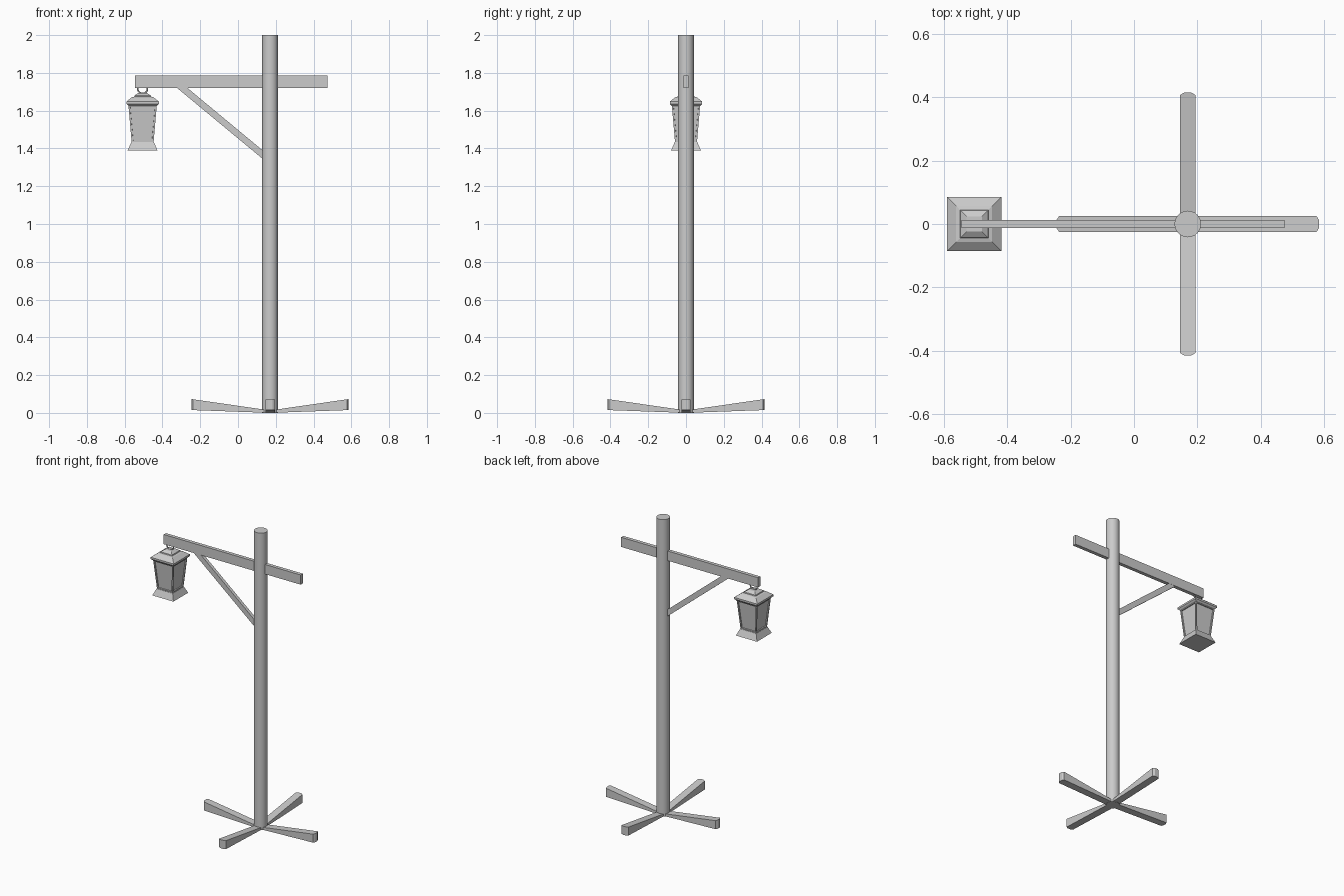
import bpy, bmesh, math
from mathutils import Vector

if "Cube" in bpy.data.objects:
    bpy.data.objects.remove(bpy.data.objects["Cube"])

POST_X, LAMP_X = 0.17, -0.505


def finish(name, bm):
    bmesh.ops.recalc_face_normals(bm, faces=bm.faces)
    me = bpy.data.meshes.new(name)
    bm.to_mesh(me)
    bm.free()
    ob = bpy.data.objects.new(name, me)
    bpy.context.collection.objects.link(ob)
    return ob


def slab(name, outline, half):
    """Extrude an (x, z) outline symmetrically along y."""
    bm = bmesh.new()
    face = bm.faces.new([bm.verts.new((x, -half, z)) for x, z in outline])
    ext = bmesh.ops.extrude_face_region(bm, geom=[face])["geom"]
    bmesh.ops.translate(bm, vec=(0, 2 * half, 0),
                        verts=[v for v in ext if isinstance(v, bmesh.types.BMVert)])
    return finish(name, bm)


def square_loft(name, rings, inset_sides=False):
    """Stack square (half width, z) rings around the lantern axis."""
    bm = bmesh.new()
    loops = [[bm.verts.new((LAMP_X + sx * h, sy * h, z))
              for sx, sy in ((-1, -1), (1, -1), (1, 1), (-1, 1))] for h, z in rings]
    bm.faces.new(loops[0][::-1])
    bm.faces.new(loops[-1])
    sides = [bm.faces.new((a[i], a[(i + 1) % 4], b[(i + 1) % 4], b[i]))
             for a, b in zip(loops, loops[1:]) for i in range(4)]
    bm.normal_update()
    if inset_sides:
        bmesh.ops.inset_individual(bm, faces=sides, thickness=0.012)
        bmesh.ops.inset_individual(bm, faces=sides, thickness=0.001, depth=-0.007)
    return finish(name, bm)


# Round post
bpy.ops.mesh.primitive_cylinder_add(vertices=24, radius=0.042, depth=2, location=(POST_X, 0, 1))
post = bpy.context.object
post.name = "post"
bpy.ops.object.shade_smooth_by_angle(angle=math.radians(30))

# Cross beam and diagonal brace
slab("beam", [(-0.545, 1.72), (0.475, 1.72), (0.475, 1.785), (-0.545, 1.785)], 0.012)
slab("brace", [(-0.325, 1.722), (0.14, 1.337), (0.14, 1.382), (-0.27, 1.722)], 0.011)

# Four feet, rising and thickening outward, with slightly bowed ends
for i in range(4):
    bm = bmesh.new()
    plan = [(0, -0.025), (0.407, -0.025), (0.415, -0.012),
            (0.415, 0.012), (0.407, 0.025), (0, 0.025)]
    low = [bm.verts.new((x, y, 0.015 * x / 0.415)) for x, y in plan]
    high = [bm.verts.new((x, y, 0.013 + 0.06 * x / 0.415)) for x, y in plan]
    bm.faces.new(low[::-1])
    bm.faces.new(high)
    for k in range(6):
        n = (k + 1) % 6
        bm.faces.new((low[k], low[n], high[n], high[k]))
    foot = finish(f"foot_{i + 1}", bm)
    foot.location.x = POST_X
    foot.rotation_euler.z = i * math.pi / 2

# Lantern: flared base, panelled body, stepped roof
square_loft("lantern_base", [(0.079, 1.39), (0.076, 1.396), (0.06, 1.433)])
square_loft("lantern_body", [(0.058, 1.432), (0.075, 1.628)], inset_sides=True)
square_loft("lantern_roof", [(0.075, 1.625), (0.086, 1.636), (0.086, 1.648), (0.057, 1.671),
                             (0.045, 1.674), (0.043, 1.68), (0.024, 1.693)])

# Hanging ring
bpy.ops.mesh.primitive_torus_add(major_segments=20, minor_segments=8, major_radius=0.026,
                                 minor_radius=0.004, location=(LAMP_X, 0, 1.717),
                                 rotation=(math.pi / 2, 0, 0))
bpy.context.object.name = "hanging_ring"
bpy.ops.object.shade_smooth_by_angle(angle=math.radians(60))
